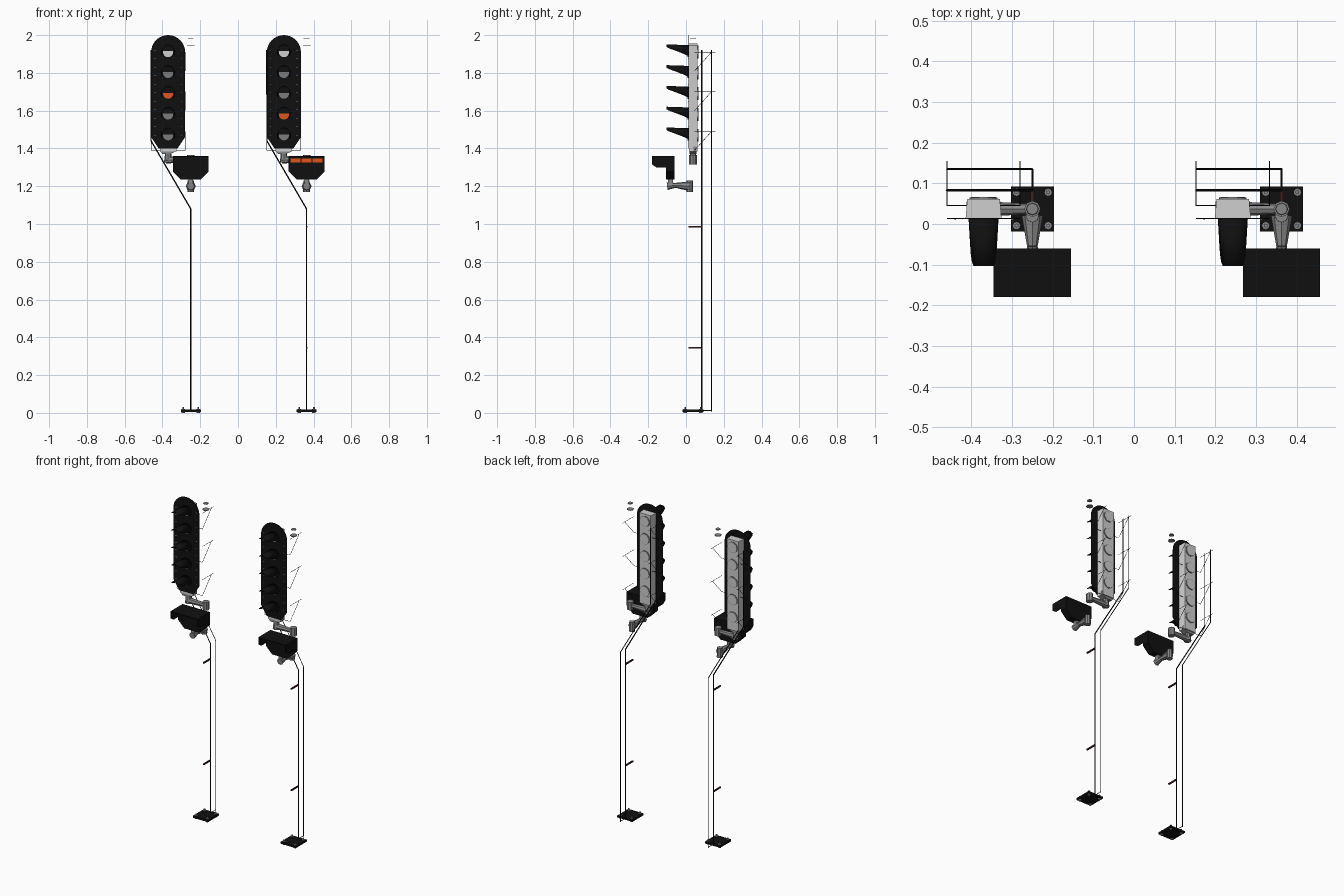
import bpy, bmesh, math
from mathutils import Vector

cube = bpy.data.objects.get("Cube")
if cube:
    bpy.data.objects.remove(cube, do_unlink=True)


def material(name, r, g, b):
    m = bpy.data.materials.new(name)
    m.use_nodes = True
    m.diffuse_color = (r, g, b, 1)
    node = m.node_tree.nodes["Principled BSDF"]
    node.inputs["Base Color"].default_value = (r, g, b, 1)
    node.inputs["Roughness"].default_value = 0.8
    return m


BLACK = material("matt black", .005, .005, .005)
CASE = material("light grey", .62, .62, .62)
METAL = material("galvanised grey", .25, .25, .25)
GLASS = material("unlit glass", .2, .2, .2)
ORANGE = material("lit orange", .75, .09, .01)
RED = material("dark red", .06, .015, .015)
WHITE = material("white", .85, .85, .85)


def finish(bm, name, mat):
    bmesh.ops.recalc_face_normals(bm, faces=bm.faces)
    mesh = bpy.data.meshes.new(name)
    bm.to_mesh(mesh)
    bm.free()
    mesh.materials.append(mat)
    ob = bpy.data.objects.new(name, mesh)
    bpy.context.collection.objects.link(ob)
    return ob


def prism(name, outline, axis, start, end, mat):
    """Extrude a 2D outline along axis: 'x' takes (y, z), 'y' (x, z), 'z' (x, y)."""
    place = {"x": lambda a, b: (start, a, b), "y": lambda a, b: (a, start, b),
             "z": lambda a, b: (a, b, start)}[axis]
    bm = bmesh.new()
    face = bm.faces.new([bm.verts.new(place(a, b)) for a, b in outline])
    moved = bmesh.ops.extrude_face_region(bm, geom=[face])["geom"]
    shift = Vector([(end - start) * (axis == k) for k in "xyz"])
    bmesh.ops.translate(bm, verts=[v for v in moved if isinstance(v, bmesh.types.BMVert)], vec=shift)
    return finish(bm, name, mat)


def box(name, x0, x1, y0, y1, z0, z1, mat):
    return prism(name, [(x0, y0), (x1, y0), (x1, y1), (x0, y1)], "z", z0, z1, mat)


def rod(name, a, b, r1, r2, mat, sides=6):
    """Straight or tapered rod between two points."""
    a, b = Vector(a), Vector(b)
    bm = bmesh.new()
    bmesh.ops.create_cone(bm, cap_ends=True, segments=sides, radius1=r1, radius2=r2, depth=(b - a).length)
    turn = (b - a).to_track_quat("Z", "Y").to_matrix().to_4x4()
    turn.translation = (a + b) / 2
    bm.transform(turn)
    return finish(bm, name, mat)


def wire(name, points, radius):
    """Bent wire along a path."""
    curve = bpy.data.curves.new(name, "CURVE")
    curve.dimensions = "3D"
    curve.bevel_depth = radius
    curve.bevel_resolution = 0
    curve.use_fill_caps = True
    line = curve.splines.new("POLY")
    line.points.add(len(points) - 1)
    for p, co in zip(line.points, points):
        p.co = (*co, 1)
    curve.materials.append(BLACK)
    bpy.context.collection.objects.link(bpy.data.objects.new(name, curve))


def arc(cx, cz, r, a0, a1, n=16):
    steps = [math.radians(a0 + (a1 - a0) * i / n) for i in range(n + 1)]
    return [(cx + r * math.cos(t), cz + r * math.sin(t)) for t in steps]


def hood(name, cx, cz):
    """Visor: full length over the top, cut back to the board at the sides."""
    bm = bmesh.new()
    rows = []
    for x, z in arc(0, 0, .037, -30, 210, 20):
        reach = min(1, max(.05, (z / .037 + .5) / 1.1))
        rows.append((bm.verts.new((cx + x, .012, cz + z)),
                     bm.verts.new((cx + x * .9, .012 - .115 * reach, cz + z + .004 * reach))))
    for (a, b), (c, d) in zip(rows, rows[1:]):
        bm.faces.new((a, b, d, c))
    ob = finish(bm, name, BLACK)
    ob.modifiers.new("thickness", "SOLIDIFY").thickness = .002
    for p in ob.data.polygons:
        p.use_smooth = True


def signal(side, dx, lit, sign_lit):
    n = lambda part: f"{side}_{part}"
    head, post = dx - .37, dx - .25
    lamps = [1.91 - .11 * i for i in range(5)]

    # Backing board with round top and chamfered foot
    board = arc(head, 1.91, .09, 0, 180) + [(head - .09, 1.46), (head - .05, 1.40),
                                           (head + .05, 1.40), (head + .09, 1.46)]
    prism(n("backing_board"), board, "y", .012, .015, BLACK)

    # Lamp casing with door plates on the back
    prism(n("lamp_casing"), [(head - .044, .015), (head + .044, .015), (head + .04, .062),
                             (head - .04, .062)], "z", 1.385, 1.955, CASE)
    for i, z in enumerate(lamps):
        ring = arc(head, z, .034, 0, 360, 20)[:-1]
        prism(n(f"rear_cap_{i}"), ring, "y", .061, .065, METAL)
        prism(n(f"rear_cap_face_{i}"), [(head + (x - head) * .9, z + (h - z) * .9) for x, h in ring],
              "y", .064, .067, CASE)
        # Lens and hood
        lens_mat = ORANGE if i == lit else CASE if i == 0 else GLASS
        prism(n(f"lens_{i}"), arc(head, z, .027, 170, 370), "y", .008, .012, lens_mat)
        hood(n(f"hood_{i}"), head, z)

    # Rivets down both edges
    for i in range(11):
        for s in (-1, 1):
            x, z = head + s * .07, 1.47 + i * .045
            box(n(f"rivet_{i}_{s}"), x - .002, x + .002, .010, .0125, z - .002, z + .002, WHITE)

    # Head mounting foot, arm and post clamp
    prism(n("head_foot"), [(head - .042, 1.385), (head + .042, 1.41), (head + .042, 1.385),
                           (head + .01, 1.37), (head - .03, 1.37)], "y", .018, .055, METAL)
    rod(n("head_foot_stub"), (head, .037, 1.325), (head, .037, 1.375), .022, .016, METAL, 8)
    rod(n("head_arm"), (head - .01, .037, 1.34), (post, .037, 1.34), .02, .012, METAL, 8)
    rod(n("head_clamp"), (post, .037, 1.315), (post, .037, 1.365), .02, .02, METAL, 8)

    # Sign box with an open hood
    outline = [(post - .095, 1.36), (post + .095, 1.36), (post + .095, 1.278),
               (post + .052, 1.235), (post - .052, 1.235), (post - .095, 1.278)]
    prism(n("sign_box"), outline, "y", -.105, -.06, BLACK)
    box(n("sign_hood_top"), post - .095, post + .095, -.18, -.1, 1.355, 1.36, BLACK)
    cheek = [(-.18, 1.36), (-.1, 1.36), (-.1, 1.298), (-.155, 1.298), (-.18, 1.315)]
    for s in (-1, 1):
        x = post + s * .095
        prism(n(f"sign_hood_cheek_{s}"), cheek, "x", x, x - s * .004, BLACK)
    if sign_lit:
        for i in (-1, 0, 1):
            x = post + i * .058
            box(n(f"sign_light_{i}"), x - .026, x + .026, -.109, -.105, 1.325, 1.346, ORANGE)

    # Sign bracket
    rod(n("sign_bracket"), (post, -.055, 1.205), (post, .02, 1.2), .013, .026, METAL, 8)
    rod(n("sign_bracket_flange"), (post, -.1, 1.2), (post, -.055, 1.205), .02, .013, METAL, 8)
    box(n("sign_bracket_neck"), post - .012, post + .012, -.095, -.07, 1.2, 1.238, METAL)
    rod(n("sign_clamp"), (post, .02, 1.17), (post, .02, 1.23), .018, .016, METAL, 8)

    # Post cap
    rod(n("post_cap_plate"), (post, .037, 1.944), (post, .037, 1.948), .02, .02, METAL, 8)
    rod(n("post_cap"), (post, .037, 1.982), (post, .037, 1.986), .016, .014, METAL, 8)

    # Cranked ladder rails and stays
    left, right = head - .09, head + .09
    for i, (y, r) in enumerate(((.083, .0035), (.135, .0025))):
        wire(n(f"ladder_rail_{i}"), [(post, y, .008), (post, y, 1.08), (left, y, 1.44),
                                     (left, y, 1.92)], r)
    wire(n("ladder_foot"), [(post, .083, .012), (post, .135, .012)], .0025)
    for i, z in enumerate((1.91, 1.70, 1.49)):
        for x in (left, right):
            wire(n(f"guard_stay_{i}_{x:.2f}"), [(x, .045, z - .1), (x, .135, z), (x, .155, z)], .0013)
            wire(n(f"guard_bar_{i}_{x:.2f}"), [(x, .045, z), (x, .135, z)], .0013)
        wire(n(f"guard_cross_{i}"), [(left, .045, z - .1), (right, .045, z - .1)], .0013)
    for i, z in enumerate((.345, .985)):
        box(n(f"ladder_bracket_{i}"), post - .004, post + .004, .012, .083, z - .004, z + .004, RED)

    # Base plate and bolts
    box(n("base_plate"), post - .053, post + .053, -.018, .092, .006, .018, BLACK)
    for sx in (-1, 1):
        for sy in (-1, 1):
            x, y = post + sx * .039, .037 + sy * .041
            rod(n(f"base_washer_{sx}_{sy}"), (x, y, 0), (x, y, .021), .009, .009, METAL, 8)
            rod(n(f"base_bolt_{sx}_{sy}"), (x, y, .02), (x, y, .03), .005, .005, METAL, 6)


signal("right", 0, 2, False)
signal("left", .613, 3, True)
